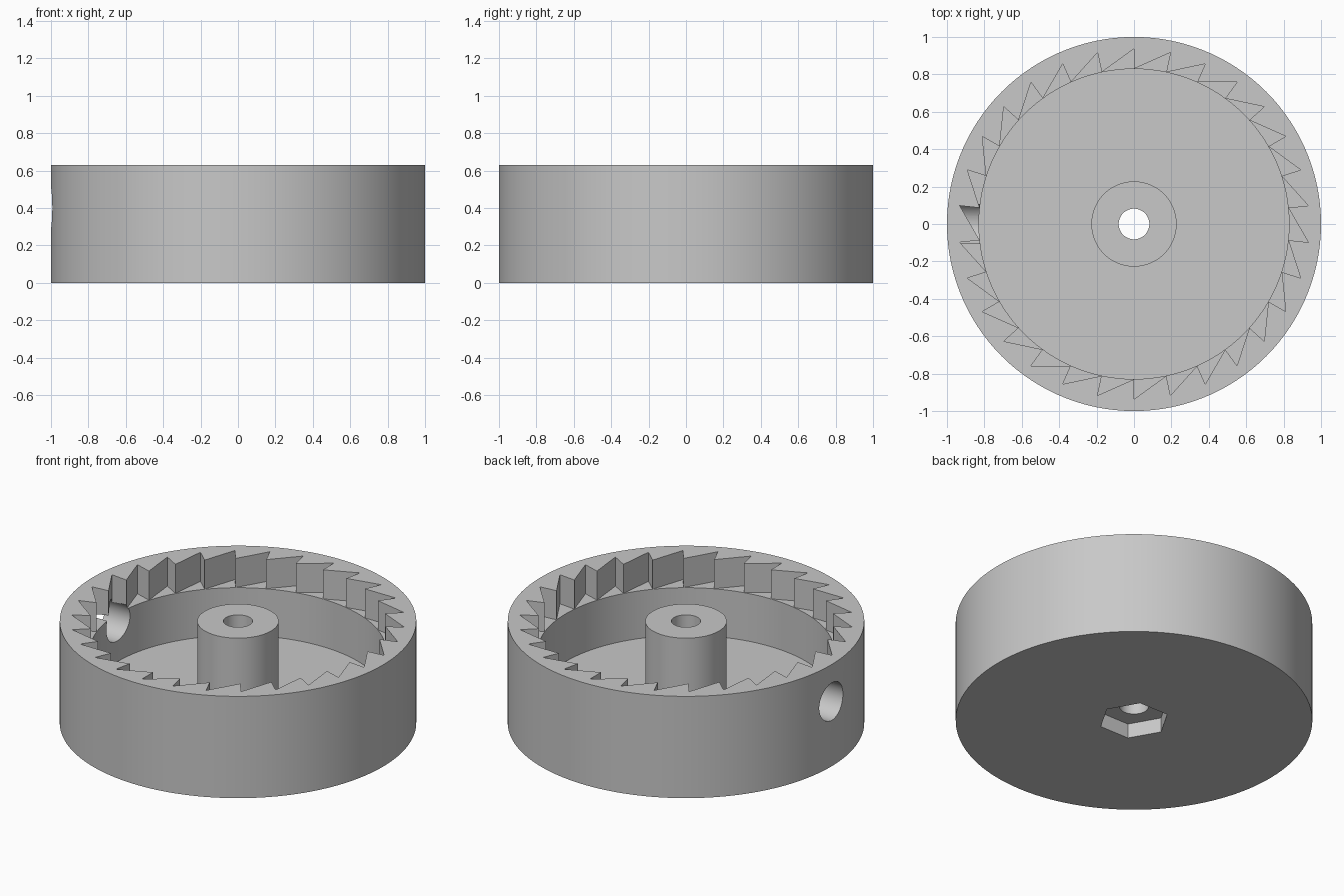
import bpy
import bmesh
from math import cos, sin, tau, pi
from mathutils import Matrix, Vector

cube = bpy.data.objects.get("Cube")
if cube:
    bpy.data.objects.remove(cube, do_unlink=True)

HEIGHT, FLOOR, STEP = 0.63, 0.155, 0.45
INNER, VALLEY, TEETH = 0.83, 0.937, 30

grey = bpy.data.materials.new("plain_grey")
grey.use_nodes = True
colour = (0.58, 0.58, 0.58, 1)
grey.diffuse_color = colour
grey.node_tree.nodes["Principled BSDF"].inputs["Base Color"].default_value = colour


def prism(name, outline, low, high):
    """Extrude a closed outline from low to high along z."""
    bm = bmesh.new()
    base = bm.faces.new([bm.verts.new((x, y, low)) for x, y in outline])
    top = bmesh.ops.extrude_face_region(bm, geom=[base])["geom"]
    bmesh.ops.translate(bm, vec=(0, 0, high - low),
                        verts=[v for v in top if isinstance(v, bmesh.types.BMVert)])
    bmesh.ops.recalc_face_normals(bm, faces=bm.faces)
    mesh = bpy.data.meshes.new(name)
    bm.to_mesh(mesh)
    bm.free()
    mesh.materials.append(grey)
    obj = bpy.data.objects.new(name, mesh)
    bpy.context.collection.objects.link(obj)
    return obj


def polar(radius, angle):
    return radius * cos(angle), radius * sin(angle)


def ring(radius, sides):
    return [polar(radius, tau * i / sides) for i in range(sides)]


def combine(body, tool, operation):
    """Apply a boolean to the body and discard the tool."""
    tool.hide_render = True
    mod = body.modifiers.new(tool.name, "BOOLEAN")
    mod.operation, mod.solver, mod.object = operation, "EXACT", tool
    bpy.context.view_layer.objects.active = body
    bpy.ops.object.modifier_apply(modifier=mod.name)
    bpy.data.objects.remove(tool, do_unlink=True)


# Solid drum
drum = prism("ratchet_drum", ring(1, 120), 0, HEIGHT)

# Saw-tooth ring: radial face at each valley, then a slope to the next tip
teeth = []
for i in range(TEETH):
    angle = pi / 2 + tau * i / TEETH
    teeth += [polar(INNER, angle), polar(VALLEY, angle)]
combine(drum, prism("teeth_cutter", teeth, STEP, HEIGHT + 0.1), "DIFFERENCE")

# Round cavity below the teeth
combine(drum, prism("cavity_cutter", ring(INNER - 0.001, 120), FLOOR, STEP + 0.05), "DIFFERENCE")

# Central boss, flush with the rim
combine(drum, prism("boss", ring(0.228, 64), FLOOR - 0.03, HEIGHT), "UNION")

# Shaft hole and hexagonal nut recess underneath
combine(drum, prism("shaft_cutter", ring(0.082, 48), -0.1, HEIGHT + 0.1), "DIFFERENCE")
combine(drum, prism("nut_cutter", ring(0.198, 6), -0.1, 0.09), "DIFFERENCE")

# Cord hole through one side wall
bore = prism("cord_hole_cutter", ring(0.116, 48), -1.2, -0.6)
bore.data.transform(Matrix.Translation(Vector((0, 0, 0.4))) @ Matrix.Rotation(pi / 2, 4, "Y"))
combine(drum, bore, "DIFFERENCE")

# Smooth round walls with crisp edges
bpy.ops.object.select_all(action="DESELECT")
drum.select_set(True)
bpy.context.view_layer.objects.active = drum
bpy.ops.object.shade_smooth_by_angle(angle=pi / 7)
